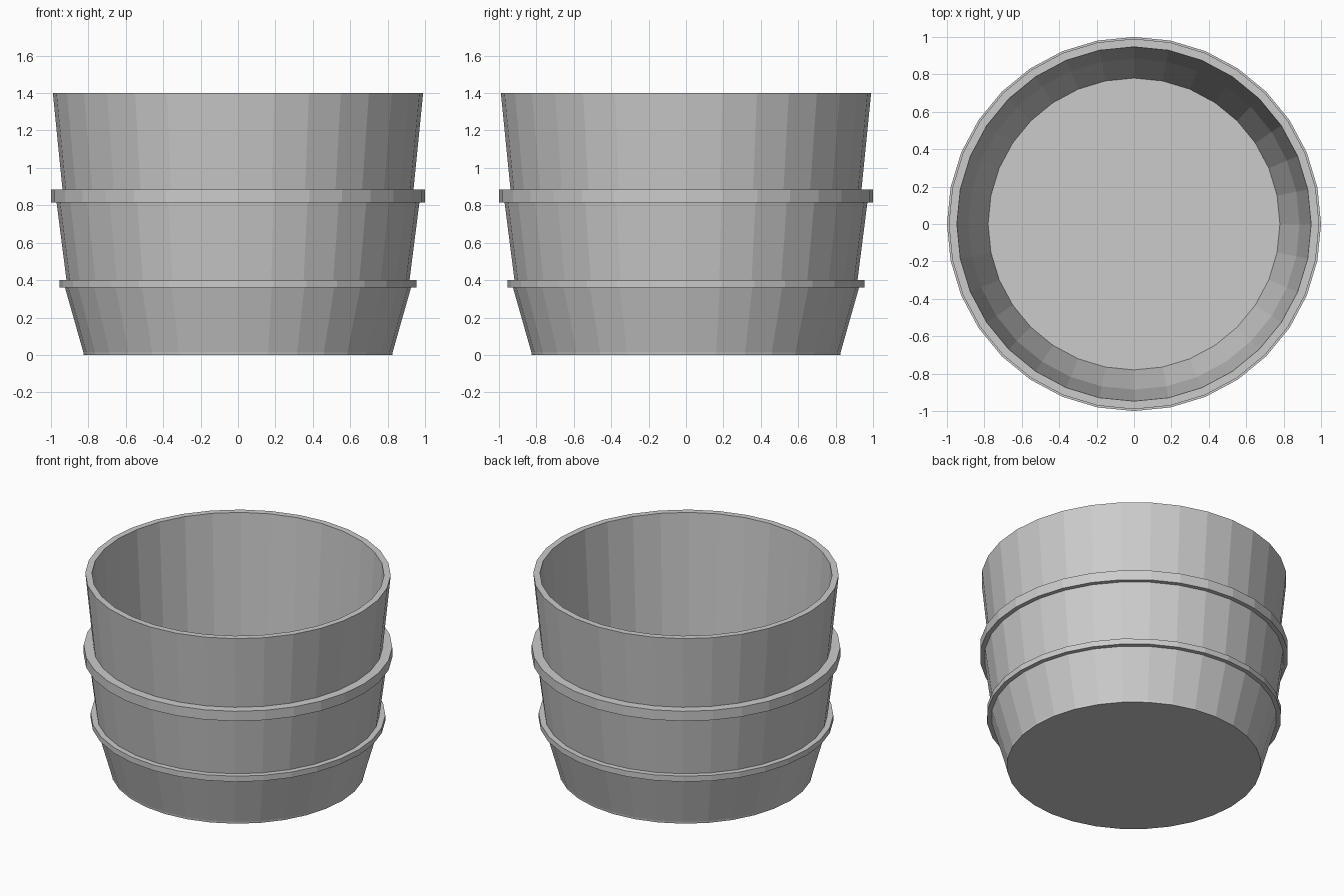
import bpy, bmesh
from math import cos, sin, tau

if "Cube" in bpy.data.objects:
    bpy.data.objects.remove(bpy.data.objects["Cube"])

SIDES = 32


def lathe(name, profile, closed=False):
    """Revolve (radius, z) points around z; open profiles are capped by discs at both ends."""
    bm = bmesh.new()
    rings = [[bm.verts.new((r * cos(tau * i / SIDES), r * sin(tau * i / SIDES), z))
              for i in range(SIDES)] for r, z in profile]
    pairs = list(zip(rings, rings[1:]))
    if closed:
        pairs.append((rings[-1], rings[0]))
    else:
        bm.faces.new(rings[0][::-1])
        bm.faces.new(rings[-1])
    for a, b in pairs:
        for i in range(SIDES):
            j = (i + 1) % SIDES
            bm.faces.new((a[i], a[j], b[j], b[i]))
    bmesh.ops.recalc_face_normals(bm, faces=bm.faces)
    mesh = bpy.data.meshes.new(name)
    bm.to_mesh(mesh)
    bm.free()
    obj = bpy.data.objects.new(name, mesh)
    bpy.context.collection.objects.link(obj)
    return obj


# Tub body: outer wall up, over the rim, down the inside to the floor
lathe("tub_body", [
    (0.825, 0.0), (0.827, 0.015), (0.925, 0.36), (0.917, 0.40),
    (0.97, 0.815), (0.938, 0.88), (0.99, 1.40),
    (0.947, 1.40), (0.885, 0.40), (0.78, 0.03),
])

# Raised hoops around the tub: name, inner radius, outer radius, bottom, top
for name, inner, outer, low, high in (
        ("lower_hoop", 0.905, 0.955, 0.36, 0.40),
        ("upper_hoop", 0.93, 1.0, 0.815, 0.885)):
    lathe(name, [(inner, low), (outer, low), (outer, high), (inner, high)], closed=True)
